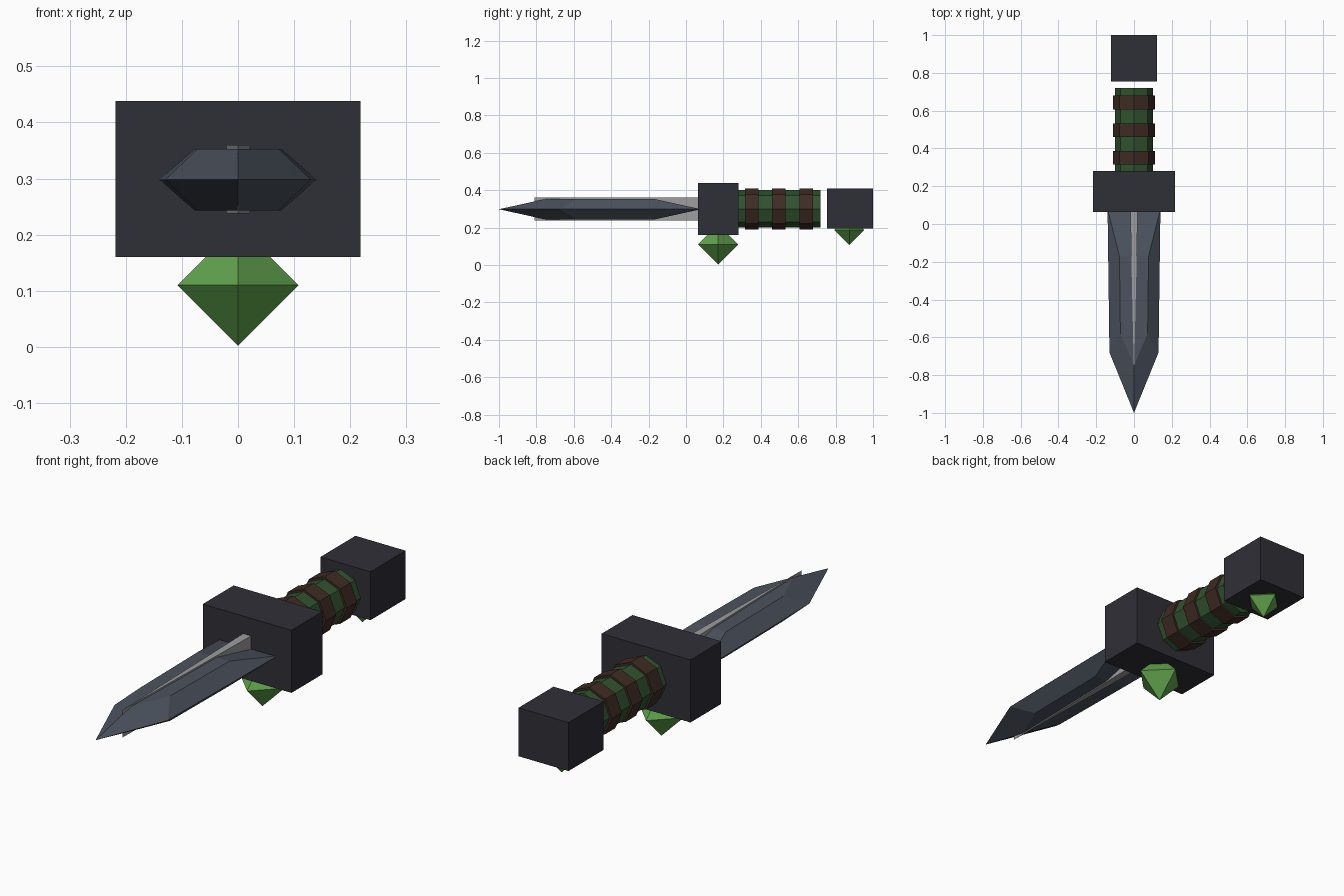
import bpy, bmesh, math
from mathutils import Matrix

if "Cube" in bpy.data.objects:
    bpy.data.objects.remove(bpy.data.objects["Cube"])


def material(name, rgb):
    m = bpy.data.materials.new(name)
    m.diffuse_color = (*rgb, 1)
    m.use_nodes = True
    m.node_tree.nodes["Principled BSDF"].inputs["Base Color"].default_value = m.diffuse_color
    return m


IRON = material("dark iron", (0.028, 0.028, 0.038))
STEEL = material("blue steel", (0.072, 0.085, 0.112))
SILVER = material("light grey", (0.34, 0.34, 0.35))
GEM = material("bright green", (0.115, 0.36, 0.07))
GRIP = material("dark green", (0.03, 0.085, 0.028))
LEATHER = material("brown leather", (0.05, 0.024, 0.017))


def add_object(name, bm, mat):
    bmesh.ops.recalc_face_normals(bm, faces=bm.faces)
    mesh = bpy.data.meshes.new(name)
    bm.to_mesh(mesh)
    bm.free()
    mesh.materials.append(mat)
    ob = bpy.data.objects.new(name, mesh)
    bpy.context.collection.objects.link(ob)
    return ob


def box(name, lo, hi, mat):
    bm = bmesh.new()
    bmesh.ops.create_cube(bm, size=1)
    for v in bm.verts:
        v.co = [(a + b) / 2 + c * (b - a) for a, b, c in zip(lo, hi, v.co)]
    return add_object(name, bm, mat)


def octagon_rod(name, radius, y0, y1, mat):
    bm = bmesh.new()
    bmesh.ops.create_cone(bm, cap_ends=True, segments=8, radius1=radius, radius2=radius,
                          depth=y1 - y0,
                          matrix=Matrix.Translation((0, (y0 + y1) / 2, 0.3))
                          @ Matrix.Rotation(math.pi / 2, 4, 'X'))
    return add_object(name, bm, mat)


def gem(name, y, z, r):
    bm = bmesh.new()
    ring = [bm.verts.new(p) for p in ((r, y, z), (0, y + r, z), (-r, y, z), (0, y - r, z))]
    for h in (r, -r):
        apex = bm.verts.new((0, y, z + h))
        for i in range(4):
            bm.faces.new((ring[i], ring[(i + 1) % 4], apex))
    return add_object(name, bm, GEM)


# Blade: one bevelled quarter, repeated on both sides of the middle
bm = bmesh.new()
MID = 0.298
for sx in (1, -1):
    for sz in (1, -1):
        def vert(x, y, h):
            return bm.verts.new((sx * x, y, MID + sz * h))
        tip, edge, base, root = (vert(0, -1, 0), vert(0.13, -0.68, 0),
                                 vert(0.14, 0.08, 0), vert(0, 0.08, 0))
        f_mid, f_side = vert(0, -0.75, 0.055), vert(0.072, -0.58, 0.055)
        b_side, b_mid = vert(0.077, -0.17, 0.055), vert(0, -0.17, 0.055)
        for f in ((tip, edge, f_side, f_mid), (edge, base, b_side, f_side),
                  (f_mid, f_side, b_side, b_mid), (b_mid, b_side, base, root)):
            bm.faces.new(f)
bmesh.ops.remove_doubles(bm, verts=bm.verts, dist=0.0005)
add_object("blade", bm, STEEL)

# Thin wedge running through the middle of the blade
bm = bmesh.new()
face = bm.faces.new([bm.verts.new(p) for p in
                     ((-0.02, 0.08, 0.238), (0.02, 0.08, 0.238), (0, -0.81, 0.238))])
ext = bmesh.ops.extrude_face_region(bm, geom=[face])
bmesh.ops.translate(bm, vec=(0, 0, 0.122),
                    verts=[e for e in ext["geom"] if isinstance(e, bmesh.types.BMVert)])
add_object("blade_core", bm, SILVER)

# Guard and pommel blocks
box("guard", (-0.218, 0.064, 0.16), (0.218, 0.28, 0.438), IRON)
box("pommel", (-0.123, 0.754, 0.194), (0.123, 1.0, 0.409), IRON)

# Grip with three wrapped bands
octagon_rod("grip", 0.1, 0.27, 0.72, GRIP)
for i in range(3):
    y = 0.351 + i * 0.146
    octagon_rod(f"grip_band_{i + 1}", 0.11, y - 0.036, y + 0.036, LEATHER)

# Gems set into the undersides
gem("guard_gem", 0.172, 0.11, 0.108)
gem("pommel_gem", 0.873, 0.187, 0.08)
